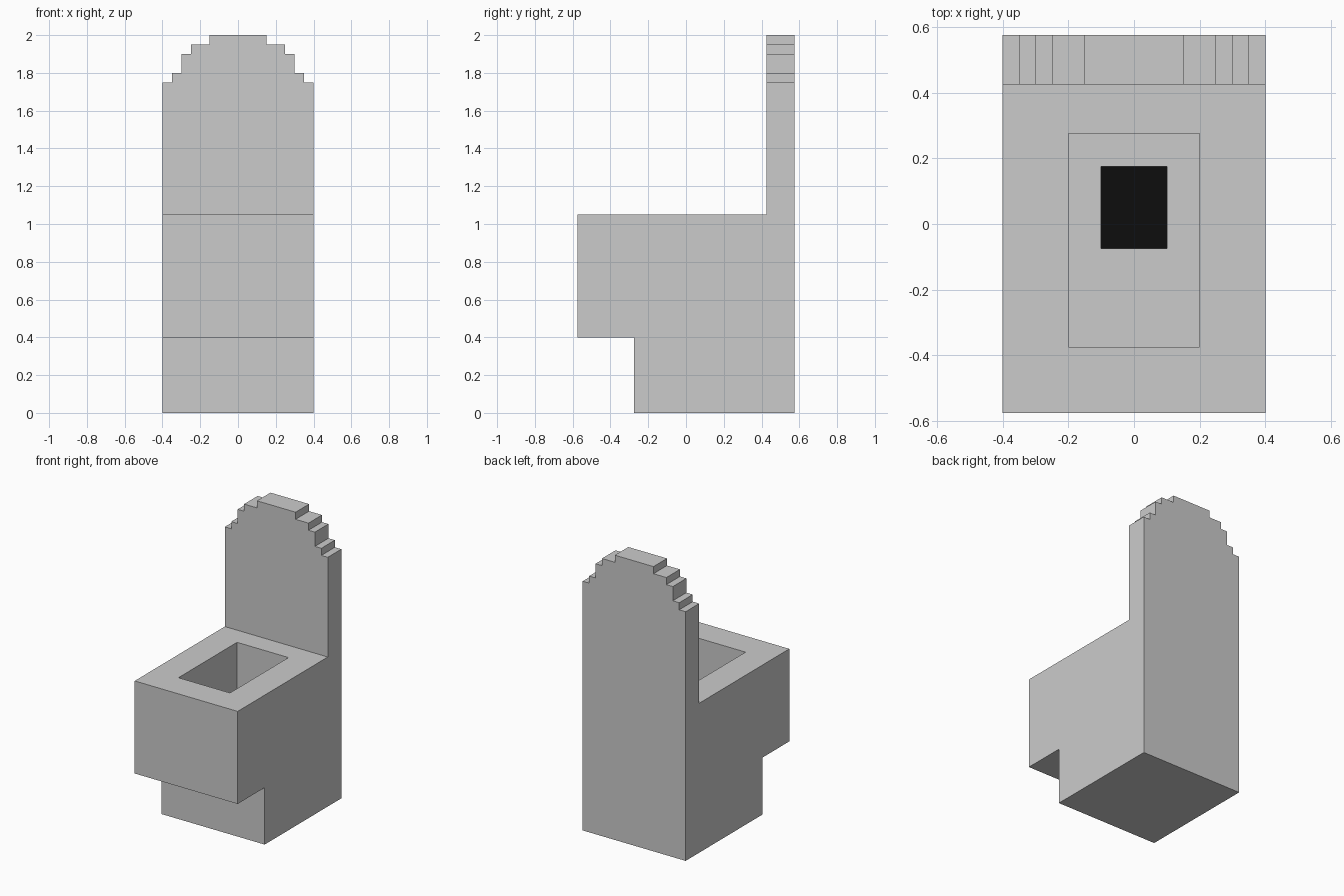
import bpy, bmesh

if "Cube" in bpy.data.objects:
    bpy.data.objects.remove(bpy.data.objects["Cube"])


def make_object(name, bm):
    bmesh.ops.recalc_face_normals(bm, faces=bm.faces)
    mesh = bpy.data.meshes.new(name)
    bm.to_mesh(mesh)
    bm.free()
    obj = bpy.data.objects.new(name, mesh)
    bpy.context.collection.objects.link(obj)
    return obj


def box(name, x, y, z):
    """Box spanning the (min, max) ranges x, y, z."""
    bm = bmesh.new()
    bmesh.ops.create_cube(bm, size=1)
    for v in bm.verts:
        v.co = [r[0] if c < 0 else r[1] for c, r in zip(v.co, (x, y, z))]
    return make_object(name, bm)


# Stepped front silhouette: (half width, top height) of each step, mirrored
steps = [(0.15, 2.0), (0.25, 1.95), (0.30, 1.90), (0.35, 1.80), (0.40, 1.75)]
right = []
for i, (w, z) in enumerate(steps):
    right.append((w, z))
    right.append((w, steps[i + 1][1] if i + 1 < len(steps) else 0.0))
outline = right + [(-x, z) for x, z in reversed(right)]

# Whole body: silhouette extruded from front to back
bm = bmesh.new()
face = bm.faces.new([bm.verts.new((x, -0.575, z)) for x, z in outline])
new = bmesh.ops.extrude_face_region(bm, geom=[face])["geom"]
bmesh.ops.translate(bm, vec=(0, 1.15, 0),
                    verts=[v for v in new if isinstance(v, bmesh.types.BMVert)])
body = make_object("toilet_body", bm)

# Carve the space over the seat, the toe recess, the basin and the drain
cutters = [
    box("seat_space", (-1, 1), (-1, 0.425), (1.05, 3)),
    box("toe_recess", (-1, 1), (-1, -0.275), (-1, 0.4)),
    box("basin", (-0.2, 0.2), (-0.375, 0.275), (0.6, 1.5)),
    box("drain_shaft", (-0.1, 0.1), (-0.075, 0.175), (0.4, 0.8)),
]
bpy.context.view_layer.objects.active = body
for cutter in cutters:
    cutter.hide_render = True
    mod = body.modifiers.new(cutter.name, "BOOLEAN")
    mod.operation = "DIFFERENCE"
    mod.solver = "EXACT"
    mod.object = cutter
    bpy.ops.object.modifier_apply(modifier=mod.name)
    bpy.data.objects.remove(cutter)

# Black bottom of the drain
bm = bmesh.new()
bm.faces.new([bm.verts.new((x, y, 0.405)) for x, y in
              ((-0.1, -0.075), (0.1, -0.075), (0.1, 0.175), (-0.1, 0.175))])
drain = make_object("drain_bottom", bm)
if drain.data.polygons[0].normal.z < 0:
    drain.data.flip_normals()
black = bpy.data.materials.new("black")
black.diffuse_color = (0.004, 0.004, 0.004, 1)
black.use_nodes = True
black.node_tree.nodes["Principled BSDF"].inputs["Base Color"].default_value = black.diffuse_color
drain.data.materials.append(black)
